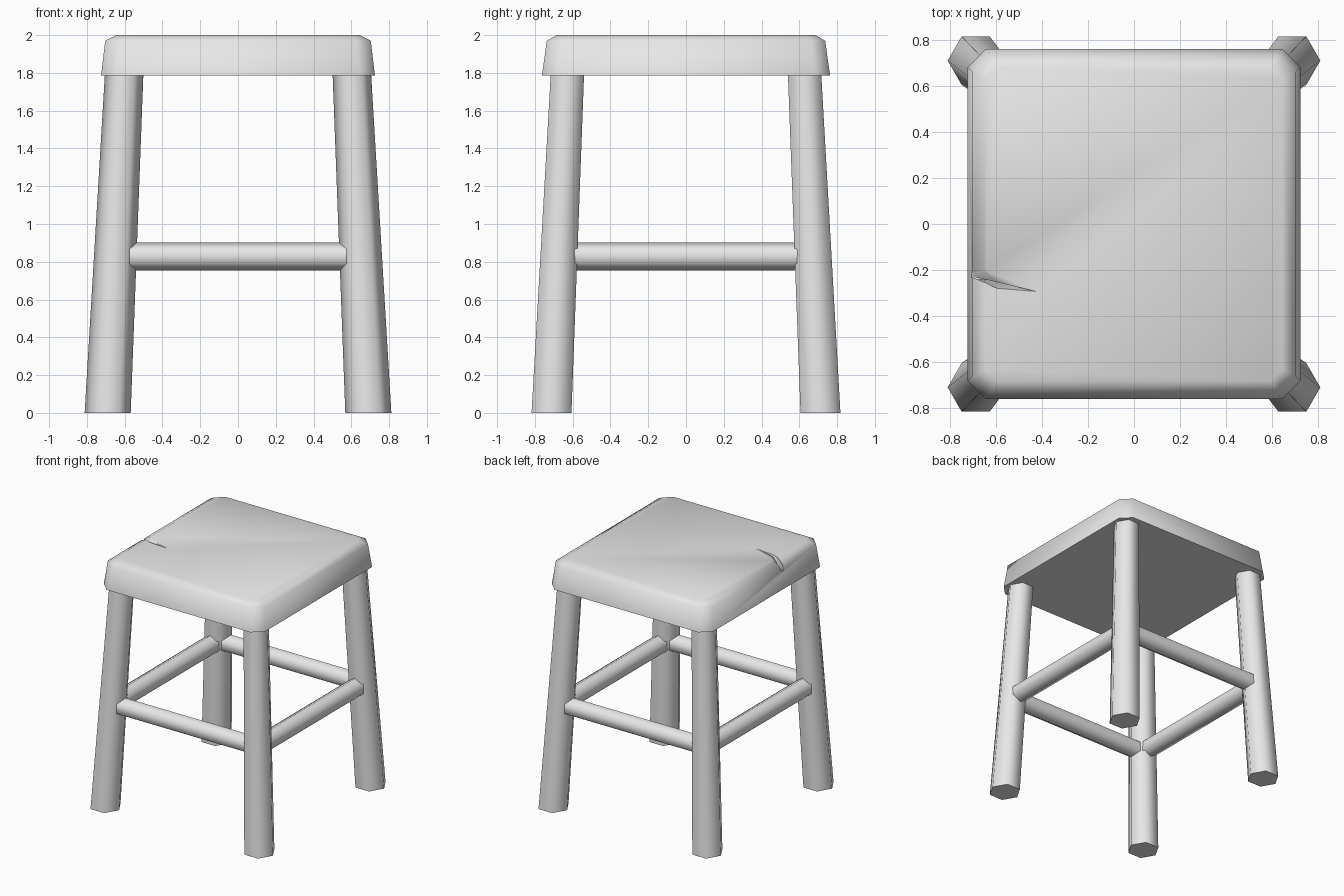
import bpy, bmesh, math

cube = bpy.data.objects.get("Cube")
if cube:
    bpy.data.objects.remove(cube, do_unlink=True)

grey = bpy.data.materials.new("plain_grey")
grey.use_nodes = True
grey.diffuse_color = (0.8, 0.8, 0.8, 1)
grey.node_tree.nodes["Principled BSDF"].inputs["Base Color"].default_value = (0.8, 0.8, 0.8, 1)


def loft(name, rings):
    """Closed solid through matching rings of points."""
    bm = bmesh.new()
    loops = [[bm.verts.new(p) for p in ring] for ring in rings]
    n = len(loops[0])
    for a, b in zip(loops, loops[1:]):
        for i in range(n):
            j = (i + 1) % n
            bm.faces.new((a[i], a[j], b[j], b[i]))
    bm.faces.new(loops[0][::-1])
    bm.faces.new(loops[-1])
    bmesh.ops.recalc_face_normals(bm, faces=bm.faces)
    mesh = bpy.data.meshes.new(name)
    bm.to_mesh(mesh)
    bm.free()
    mesh.materials.append(grey)
    obj = bpy.data.objects.new(name, mesh)
    bpy.context.collection.objects.link(obj)
    return obj


def select_only(obj):
    bpy.ops.object.select_all(action='DESELECT')
    obj.select_set(True)
    bpy.context.view_layer.objects.active = obj


def smooth(obj):
    select_only(obj)
    bpy.ops.object.shade_smooth_by_angle(angle=math.radians(65))


def hexagon(r):
    return [(r * math.cos(k * math.pi / 3), r * math.sin(k * math.pi / 3)) for k in range(6)]


def cut_rect(hx, hy, c, z):
    """Rectangle with chamfered corners."""
    return [(hx, hy - c, z), (hx - c, hy, z), (c - hx, hy, z), (-hx, hy - c, z),
            (-hx, c - hy, z), (c - hx, -hy, z), (hx - c, -hy, z), (hx, c - hy, z)]


# Seat slab with tapered sides and a bevelled top rim
seat = loft("seat", [cut_rect(0.725, 0.763, 0.08, 1.785),
                     cut_rect(0.703, 0.737, 0.075, 1.97),
                     cut_rect(0.645, 0.685, 0.05, 2.0)])

# Crack in the right edge of the seat
outline = [(-0.78, -0.18), (-0.70, -0.18), (-0.64, -0.20), (-0.585, -0.257),
           (-0.40, -0.30), (-0.585, -0.285), (-0.70, -0.23), (-0.78, -0.23)]
root = (-0.76, -0.215)
deep = [(root[0] + 0.35 * (x - root[0]), root[1] + 0.35 * (y - root[1]), 1.92) for x, y in outline]
cutter = loft("crack_cutter", [deep, [(x, y, 2.01) for x, y in outline]])
cutter.hide_render = True
crack = seat.modifiers.new("crack", 'BOOLEAN')
crack.operation = 'DIFFERENCE'
crack.solver = 'EXACT'
crack.object = cutter
select_only(seat)
bpy.ops.object.modifier_apply(modifier=crack.name)
bpy.data.objects.remove(cutter, do_unlink=True)
smooth(seat)

# Splayed, tapered six-sided legs
for sx, side in ((1, "left"), (-1, "right")):
    for sy, end in ((-1, "front"), (1, "back")):
        rings = [[(sx * cx + x, sy * cy + y, z) for x, y in hexagon(r)]
                 for cx, cy, r, z in ((0.69, 0.712, 0.122, 0), (0.603, 0.628, 0.102, 1.79))]
        smooth(loft(end + "_" + side + "_leg", rings))

# Six-sided rungs running between the leg centres
RX, RY, RZ = 0.649, 0.673, 0.828
for s, across, along in ((-1, "front", "right"), (1, "back", "left")):
    smooth(loft(across + "_rung", [[(x, s * RY + v, RZ + u) for u, v in hexagon(0.075)]
                                   for x in (-RX, RX)]))
    smooth(loft(along + "_rung", [[(s * RX + v, y, RZ + u) for u, v in hexagon(0.075)]
                                  for y in (-RY, RY)]))
